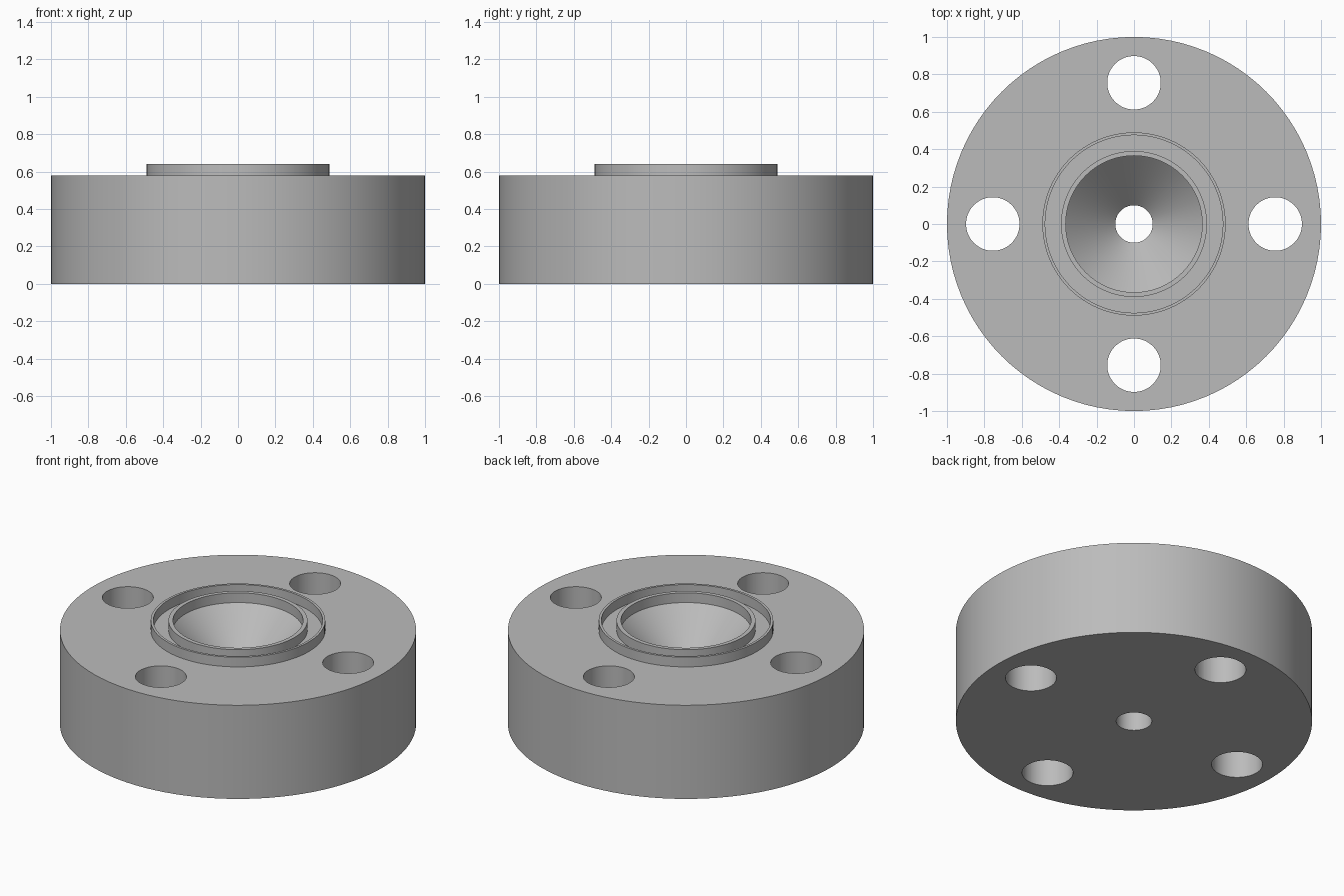
import bpy
import bmesh
from math import radians, pi
from mathutils import Matrix, Vector

default_cube = bpy.data.objects.get("Cube")
if default_cube:
    bpy.data.objects.remove(default_cube, do_unlink=True)

SEGMENTS = 96
FACE_Z, RIM_Z, CONE_Z = 0.58, 0.64, 0.315
HOLE_RADIUS, HOLE_CIRCLE = 0.143, 0.755


def make_material(name, rgb):
    mat = bpy.data.materials.new(name)
    mat.use_nodes = True
    colour = (*rgb, 1.0)
    mat.diffuse_color = colour
    mat.node_tree.nodes["Principled BSDF"].inputs["Base Color"].default_value = colour
    return mat


def object_from_bmesh(name, bm):
    bmesh.ops.recalc_face_normals(bm, faces=bm.faces)
    mesh = bpy.data.meshes.new(name)
    bm.to_mesh(mesh)
    bm.free()
    obj = bpy.data.objects.new(name, mesh)
    bpy.context.collection.objects.link(obj)
    return obj


def lathe(name, profile):
    """Spin a closed (radius, height) outline around the z axis."""
    bm = bmesh.new()
    verts = [bm.verts.new((r, 0, z)) for r, z in profile]
    edges = [bm.edges.new((a, b)) for a, b in zip(verts, verts[1:] + verts[:1])]
    bmesh.ops.spin(bm, geom=verts + edges, cent=(0, 0, 0), axis=(0, 0, 1),
                   angle=2 * pi, steps=SEGMENTS, use_merge=True)
    bmesh.ops.remove_doubles(bm, verts=bm.verts, dist=1e-5)
    return object_from_bmesh(name, bm)


# Flange body: bore, conical seat, two raised rings and the outer wall
flange = lathe("flange_body", [
    (0.10, 0), (0.10, CONE_Z), (0.365, FACE_Z),
    (0.365, RIM_Z), (0.39, RIM_Z), (0.39, FACE_Z),
    (0.475, FACE_Z), (0.475, RIM_Z), (0.49, RIM_Z), (0.49, FACE_Z),
    (1.0, FACE_Z), (1.0, 0),
])
flange.data.materials.append(make_material("grey_metal", (0.5, 0.5, 0.5)))

# Four bolt holes, cut right through
bm = bmesh.new()
for i in range(4):
    centre = Matrix.Rotation(i * pi / 2, 3, "Z") @ Vector((HOLE_CIRCLE, 0, FACE_Z / 2))
    bmesh.ops.create_cone(bm, cap_ends=True, segments=64, radius1=HOLE_RADIUS,
                          radius2=HOLE_RADIUS, depth=1.0,
                          matrix=Matrix.Translation(centre))
cutter = object_from_bmesh("bolt_hole_cutter", bm)
cutter.hide_render = True

cut = flange.modifiers.new("bolt_holes", "BOOLEAN")
cut.operation = "DIFFERENCE"
cut.solver = "EXACT"
cut.object = cutter

bpy.ops.object.select_all(action="DESELECT")
flange.select_set(True)
bpy.context.view_layer.objects.active = flange
bpy.ops.object.modifier_apply(modifier=cut.name)
bpy.data.objects.remove(cutter, do_unlink=True)

# Smooth round walls, crisp machined edges
bpy.ops.object.shade_smooth_by_angle(angle=radians(30))
